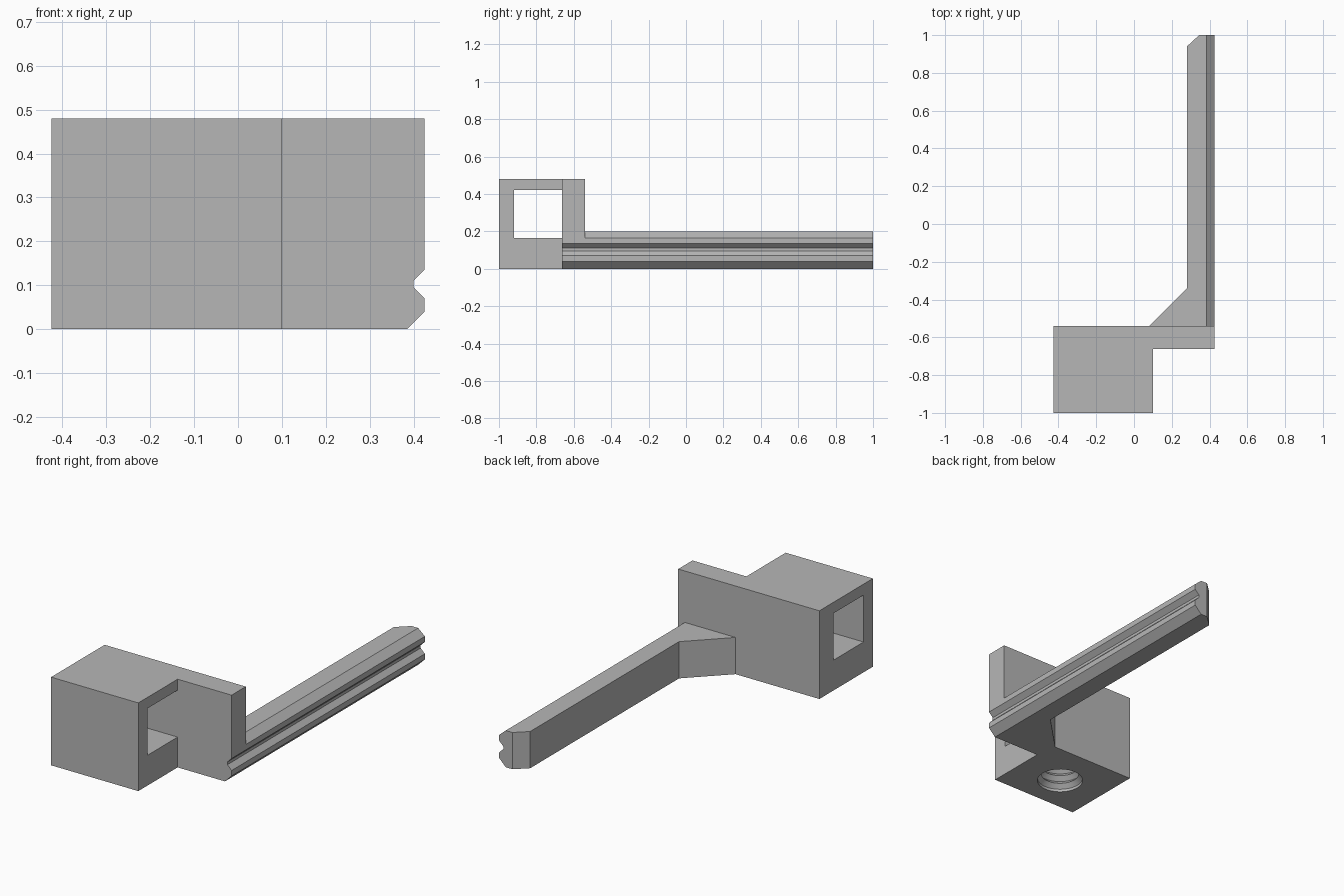
import bpy, bmesh, math
from mathutils import Vector

old = bpy.data.objects.get("Cube")
if old:
    bpy.data.objects.remove(old, do_unlink=True)

grey = bpy.data.materials.new("plain_grey")
grey.use_nodes = True
colour = (0.47, 0.47, 0.47, 1)
grey.diffuse_color = colour
grey.node_tree.nodes["Principled BSDF"].inputs["Base Color"].default_value = colour


def finish(bm, name):
    bmesh.ops.recalc_face_normals(bm, faces=bm.faces)
    mesh = bpy.data.meshes.new(name)
    bm.to_mesh(mesh)
    bm.free()
    mesh.materials.append(grey)
    obj = bpy.data.objects.new(name, mesh)
    bpy.context.collection.objects.link(obj)
    return obj


def prism(name, outline, lo, hi, axis):
    """Extrude a 2D outline along axis: x uses (y, z), y uses (x, z), z uses (x, y)."""
    place = {"x": lambda a, b, t: (t, a, b),
             "y": lambda a, b, t: (a, t, b),
             "z": lambda a, b, t: (a, b, t)}[axis]
    bm = bmesh.new()
    face = bm.faces.new([bm.verts.new(place(a, b, lo)) for a, b in outline])
    new = bmesh.ops.extrude_face_region(bm, geom=[face])["geom"]
    moved = [v for v in new if isinstance(v, bmesh.types.BMVert)]
    bmesh.ops.translate(bm, verts=moved, vec=Vector(place(0, 0, hi - lo)))
    return finish(bm, name)


def lathe(name, profile, centre, sides):
    """Closed solid of revolution about a vertical axis."""
    bm = bmesh.new()
    rings = []
    for r, z in profile:
        rings.append([bm.verts.new((centre[0] + r * math.cos(math.tau * i / sides),
                                    centre[1] + r * math.sin(math.tau * i / sides), z))
                      for i in range(sides)])
    for low, high in zip(rings, rings[1:]):
        for i in range(sides):
            j = (i + 1) % sides
            bm.faces.new((low[i], low[j], high[j], high[i]))
    bm.faces.new(rings[0])
    bm.faces.new(rings[-1])
    return finish(bm, name)


def combine(target, tool, operation):
    tool.hide_render = True
    mod = target.modifiers.new(operation.title(), "BOOLEAN")
    mod.operation = operation
    mod.solver = "EXACT"
    mod.object = tool
    bpy.context.view_layer.objects.active = target
    bpy.ops.object.modifier_apply(modifier=mod.name)
    bpy.data.objects.remove(tool, do_unlink=True)


# Block with a side plate, one L-shaped footprint
BACK = -0.54
bracket = prism("rail_bracket",
                [(-0.425, -1), (0.1, -1), (0.1, -0.662), (0.425, -0.662),
                 (0.425, BACK), (-0.425, BACK)], 0, 0.48, "z")

# Long rail with gusset and clipped tip, then its upper chamfer
rail = prism("rail",
             [(0.08, -0.6), (0.425, -0.6), (0.425, 1), (0.345, 1), (0.28, 0.94),
              (0.28, -0.34), (0.08, BACK)], 0, 0.2, "z")
combine(rail, prism("top_chamfer", [(0.365, 0.2175), (0.445, 0.1475), (0.445, 0.2175)],
                    -1.1, 1.1, "y"), "DIFFERENCE")
combine(bracket, rail, "UNION")

# Square tunnel through the block
combine(bracket, prism("tunnel", [(-0.92, 0.165), (-0.662, 0.165), (-0.662, 0.42), (-0.92, 0.42)],
                       -0.5, 0.3, "x"), "DIFFERENCE")

# Side groove and lower chamfer running the full length of plate and rail
combine(bracket, prism("groove", [(0.45, 0.16), (0.4, 0.11), (0.4, 0.095), (0.45, 0.045)],
                       -0.8, 1.1, "y"), "DIFFERENCE")
combine(bracket, prism("lower_chamfer", [(0.365, -0.02), (0.445, -0.02), (0.445, 0.06)],
                       -0.8, 1.1, "y"), "DIFFERENCE")

# Ridged screw hole from the underside into the tunnel
wide, narrow, pitch = 0.117, 0.095, 0.046
ridges = [(wide, -0.03), (wide, 0.015)]
for n in range(3):
    z = 0.015 + n * pitch
    ridges += [(narrow, z + pitch / 2), (wide, z + pitch)]
ridges.append((wide, 0.2))
combine(bracket, lathe("screw_hole", ridges, (-0.1625, -0.79), 40), "DIFFERENCE")

# Smooth only the round hole walls
bpy.ops.object.select_all(action="DESELECT")
bracket.select_set(True)
bpy.context.view_layer.objects.active = bracket
bpy.ops.object.shade_smooth_by_angle(angle=math.radians(25))
